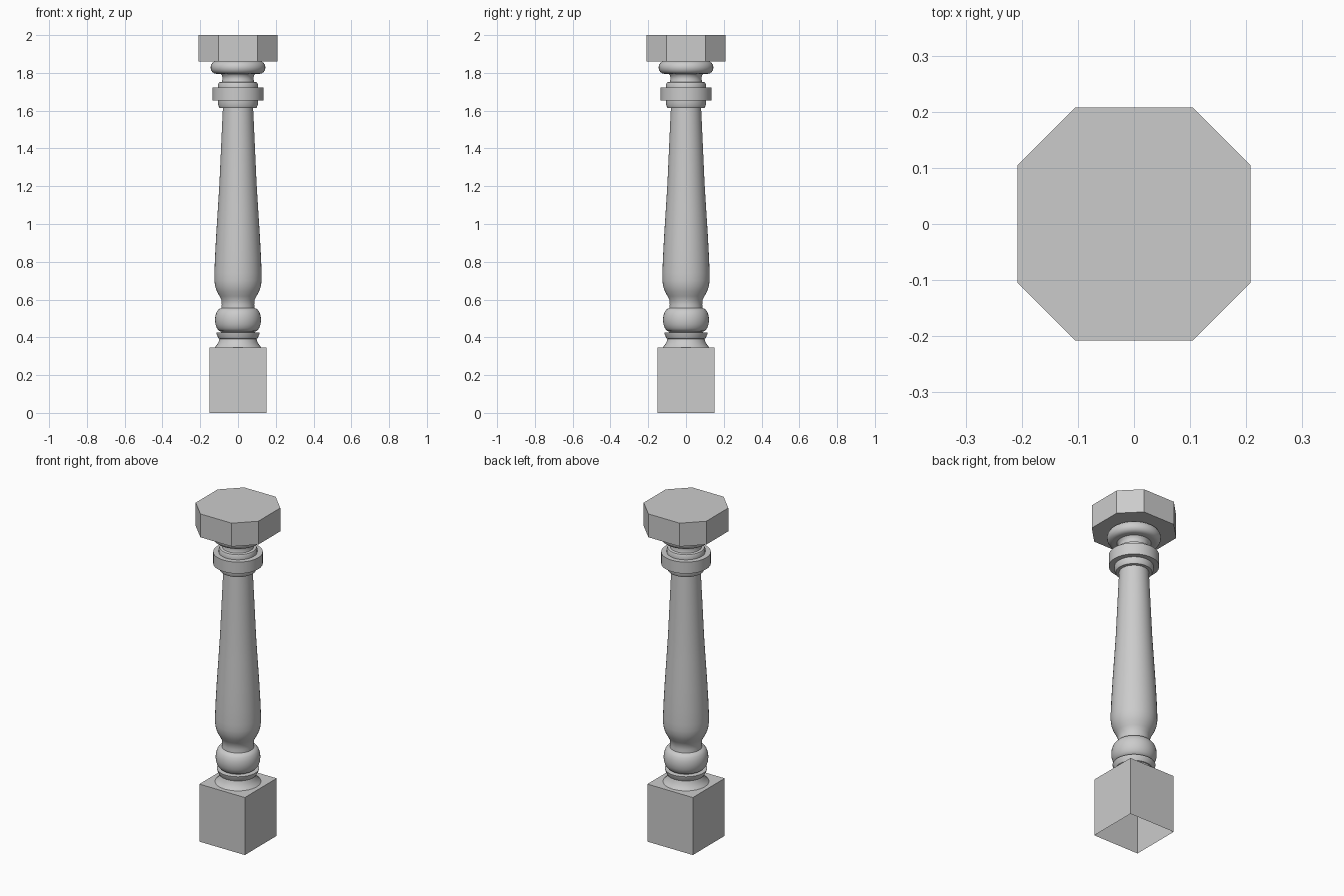
import bpy, bmesh, math

if "Cube" in bpy.data.objects:
    bpy.data.objects.remove(bpy.data.objects["Cube"])


def finish(name, bm, smooth=False):
    bmesh.ops.recalc_face_normals(bm, faces=bm.faces)
    mesh = bpy.data.meshes.new(name)
    bm.to_mesh(mesh)
    bm.free()
    ob = bpy.data.objects.new(name, mesh)
    bpy.context.collection.objects.link(ob)
    if smooth:
        bpy.ops.object.select_all(action='DESELECT')
        ob.select_set(True)
        bpy.context.view_layer.objects.active = ob
        bpy.ops.object.shade_smooth_by_angle(angle=math.radians(35))
    return ob


def prism(name, outline, z0, z1, bottom=True):
    bm = bmesh.new()
    base = bm.faces.new([bm.verts.new((x, y, z0)) for x, y in outline])
    new = bmesh.ops.extrude_face_region(bm, geom=[base], use_keep_orig=True)
    for v in new["geom"]:
        if isinstance(v, bmesh.types.BMVert):
            v.co.z = z1
    if not bottom:
        bmesh.ops.delete(bm, geom=[base], context='FACES_ONLY')
    return finish(name, bm)


def lathe(name, profile, steps=40):
    bm = bmesh.new()
    pts = [bm.verts.new((r, 0, z)) for r, z in profile]
    edges = [bm.edges.new(p) for p in zip(pts, pts[1:])]
    bmesh.ops.spin(bm, geom=pts + edges, cent=(0, 0, 0), axis=(0, 0, 1),
                   angle=2 * math.pi, steps=steps, use_merge=True)
    bmesh.ops.remove_doubles(bm, verts=bm.verts, dist=1e-5)
    return finish(name, bm, True)


def bulge(r0, r1, z0, z1, n=8):
    # half-ellipse moulding from z0 to z1, swelling from r0 to r1
    return [(r0 + (r1 - r0) * math.sin(math.pi * i / n),
             (z0 + z1) / 2 - (z1 - z0) / 2 * math.cos(math.pi * i / n))
            for i in range(n + 1)]


# Square plinth, open underneath
b = 0.151
prism("plinth", [(-b, -b), (b, -b), (b, b), (-b, b)], 0, 0.345, bottom=False)

# Turned shaft: foot, ring, bulb, tapering body, collar and cap moulding
foot = [(0.125, 0.345), (0.114, 0.357), (0.103, 0.375), (0.098, 0.392),
        (0.103, 0.394), (0.113, 0.415), (0.115, 0.425), (0.088, 0.427)]
bulb = bulge(0.088, 0.122, 0.43, 0.555)
body = [(0.086, 0.575), (0.088, 0.598), (0.098, 0.618), (0.111, 0.642),
        (0.121, 0.67), (0.125, 0.70), (0.125, 0.74), (0.122, 0.82),
        (0.115, 0.95), (0.106, 1.09), (0.098, 1.22), (0.089, 1.42),
        (0.080, 1.615)]
collar = [(0.098, 1.615), (0.105, 1.630), (0.105, 1.653), (0.135, 1.653),
          (0.135, 1.722), (0.105, 1.722), (0.105, 1.740), (0.100, 1.750),
          (0.086, 1.753), (0.081, 1.770), (0.084, 1.785), (0.092, 1.795)]
cap = bulge(0.115, 0.145, 1.795, 1.862)
lathe("turned_shaft", foot + bulb + body + collar + cap)

# Eight-sided capital slab
a, c = 0.208, 0.104
prism("capital_slab", [(-c, -a), (c, -a), (a, -c), (a, c),
                       (c, a), (-c, a), (-a, c), (-a, -c)], 1.86, 2.0)
